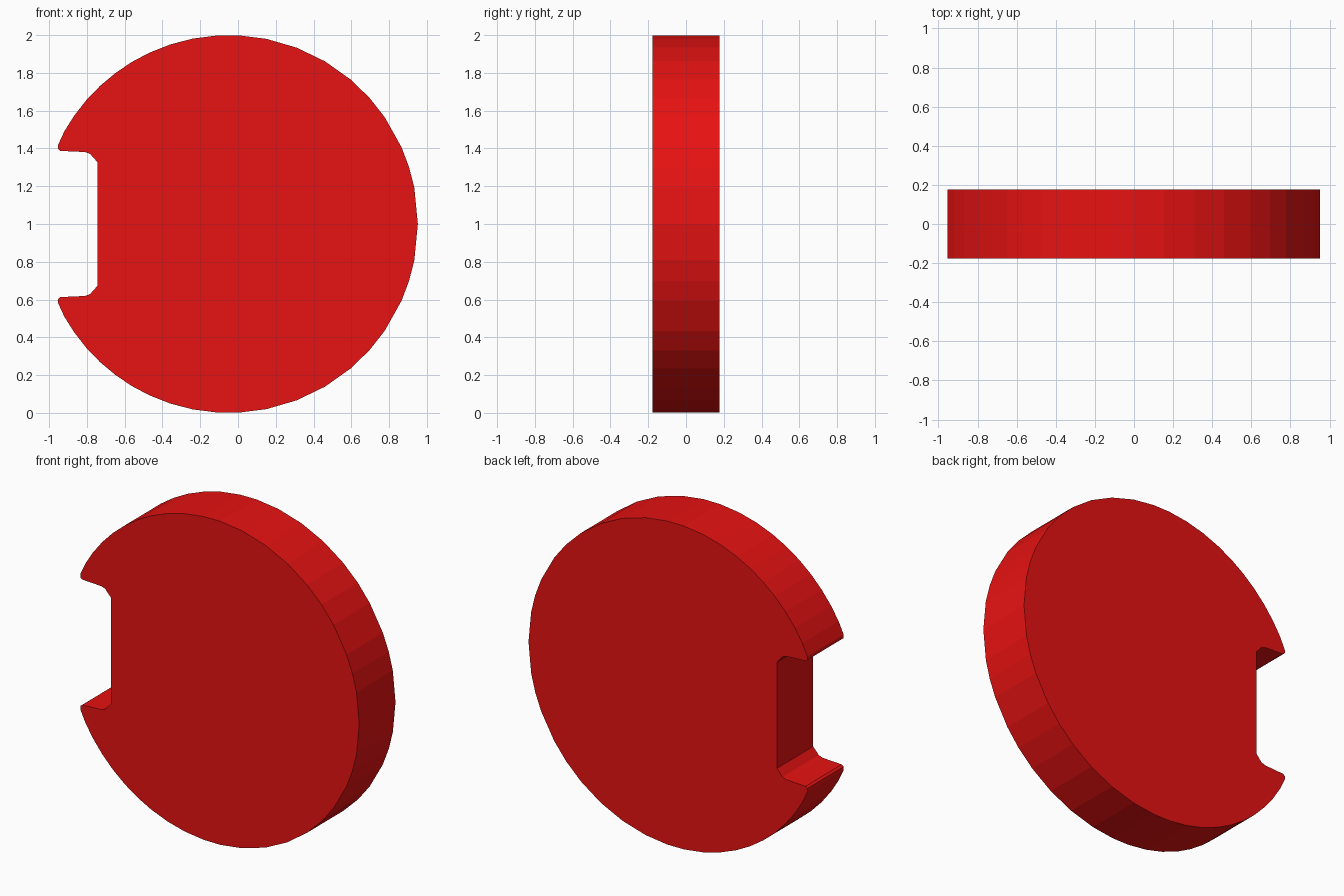
import bpy, bmesh
from math import sin, cos, radians

if "Cube" in bpy.data.objects:
    bpy.data.objects.remove(bpy.data.objects["Cube"])

HALF_DEPTH = 0.177
CX = -0.048  # disc centre in x; radius 1

# Upper half of the outline: rim angles, then the rounded notch at the left
angles = [11, 17.5, 24, 34.5, 42, 50, 59.5, 69, 78.5, 87, 93.5, 101,
          108, 115, 121, 127, 133, 139, 145, 150.5]
upper = [(CX + cos(radians(a)), sin(radians(a))) for a in angles]
upper += [(-0.953, 0.418), (-0.953, 0.397), (-0.94, 0.387), (-0.81, 0.381),
          (-0.783, 0.371), (-0.745, 0.328)]

# Mirror the outline about the horizontal centre line
outline = [(CX + 1, 0)] + upper + [(x, -z) for x, z in reversed(upper)]

# Notched disc: extrude the outline through its thickness
bm = bmesh.new()
face = bm.faces.new([bm.verts.new((x, -HALF_DEPTH, z + 1)) for x, z in outline])
ext = bmesh.ops.extrude_face_region(bm, geom=[face], use_keep_orig=True)
verts = [g for g in ext["geom"] if isinstance(g, bmesh.types.BMVert)]
bmesh.ops.translate(bm, verts=verts, vec=(0, 2 * HALF_DEPTH, 0))
bmesh.ops.recalc_face_normals(bm, faces=bm.faces)
mesh = bpy.data.meshes.new("notched_disc")
bm.to_mesh(mesh)
bm.free()

# Red finish
red = bpy.data.materials.new("red")
red.diffuse_color = (0.8, 0.006, 0.006, 1)
red.use_nodes = True
red.node_tree.nodes["Principled BSDF"].inputs["Base Color"].default_value = red.diffuse_color
mesh.materials.append(red)
disc = bpy.data.objects.new("notched_disc", mesh)
bpy.context.collection.objects.link(disc)
